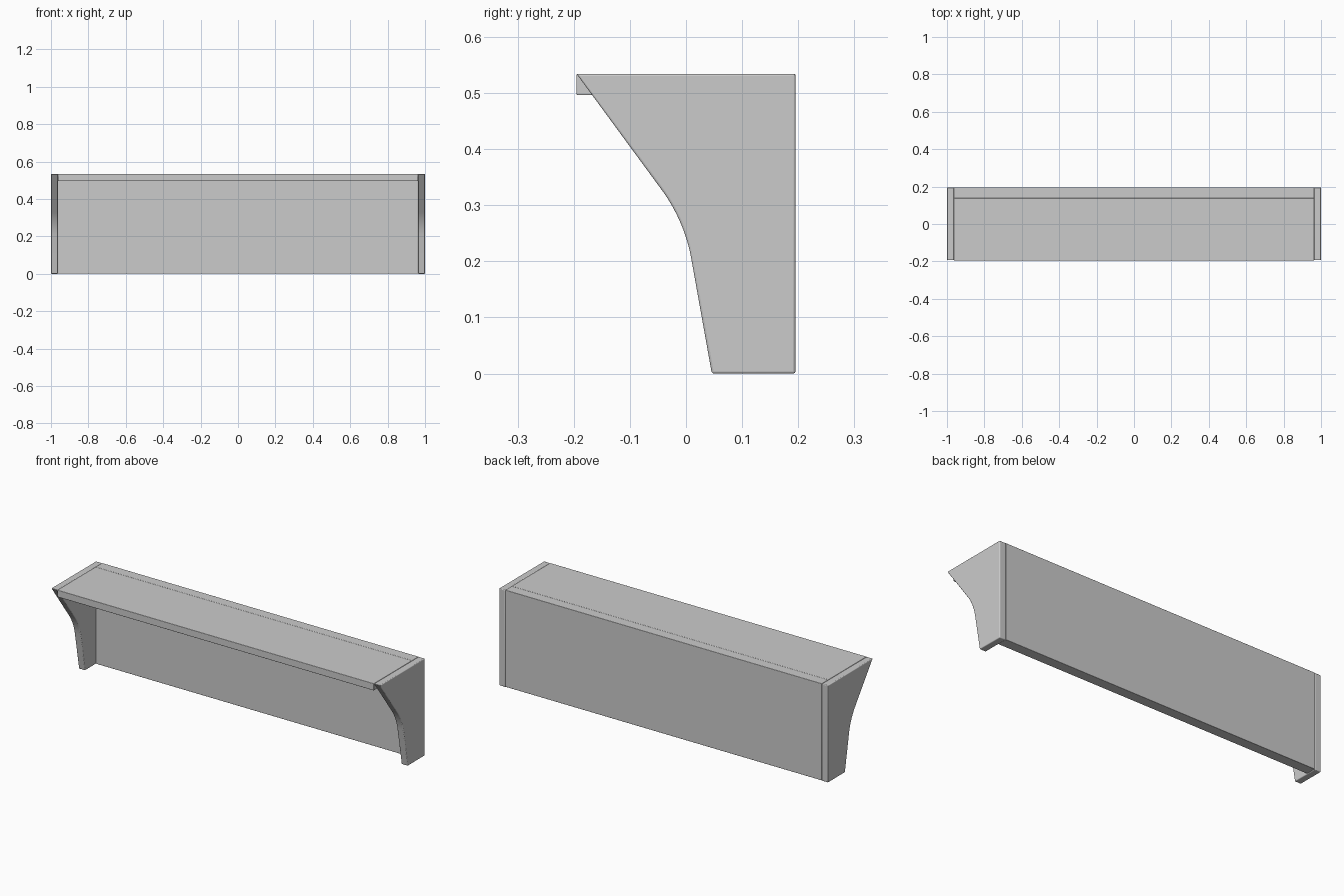
import bpy
import bmesh
from mathutils import Vector

cube = bpy.data.objects.get("Cube")
if cube:
    bpy.data.objects.remove(cube, do_unlink=True)

# One plain grey for the whole shelf
grey = bpy.data.materials.new("light_grey")
grey.use_nodes = True
colour = (0.6, 0.6, 0.6, 1)
grey.diffuse_color = colour
grey.node_tree.nodes["Principled BSDF"].inputs["Base Color"].default_value = colour

HALF = 1.0
INNER = 0.962
DEPTH = 0.195
HEIGHT = 0.534


def extrude_profile(name, profile, x0, x1, bevel):
    """Extrude a (y, z) outline along x and round its edges."""
    bm = bmesh.new()
    face = bm.faces.new([bm.verts.new((x0, y, z)) for y, z in profile])
    ext = bmesh.ops.extrude_face_region(bm, geom=[face])
    verts = [g for g in ext["geom"] if isinstance(g, bmesh.types.BMVert)]
    bmesh.ops.translate(bm, vec=(x1 - x0, 0, 0), verts=verts)
    bmesh.ops.recalc_face_normals(bm, faces=bm.faces)
    mesh = bpy.data.meshes.new(name)
    bm.to_mesh(mesh)
    bm.free()
    mesh.materials.append(grey)
    obj = bpy.data.objects.new(name, mesh)
    bpy.context.collection.objects.link(obj)
    mod = obj.modifiers.new("rounded_edges", "BEVEL")
    mod.width = bevel
    mod.segments = 3
    mod.limit_method = "ANGLE"
    bpy.ops.object.select_all(action="DESELECT")
    obj.select_set(True)
    bpy.context.view_layer.objects.active = obj
    bpy.ops.object.shade_smooth_by_angle()
    return obj


def box(name, y0, y1, z0, z1):
    outline = [(y0, z0), (y1, z0), (y1, z1), (y0, z1)]
    return extrude_profile(name, outline, -INNER, INNER, 0.002)


def curve(a, b, c, steps=12):
    """Quadratic curve between a and c, pulled toward b."""
    a, b, c = Vector(a), Vector(b), Vector(c)
    ts = [i / steps for i in range(steps + 1)]
    return [tuple(a * (1 - t) ** 2 + b * 2 * t * (1 - t) + c * t * t) for t in ts]


# Shelf board and back panel
box("shelf_board", -DEPTH, 0.138, 0.496, HEIGHT)
box("back_panel", 0.138, DEPTH, 0.002, HEIGHT)

# Side brackets with a swept front edge
bend = curve((-0.046, 0.331), (-0.004, 0.275), (0.009, 0.207))
bracket = [(DEPTH, 0), (DEPTH, HEIGHT), (-DEPTH, HEIGHT)] + bend + [(0.046, 0)]
for side, sign in (("left", 1), ("right", -1)):
    extrude_profile(side + "_bracket", bracket, sign * INNER, sign * HALF, 0.004)
